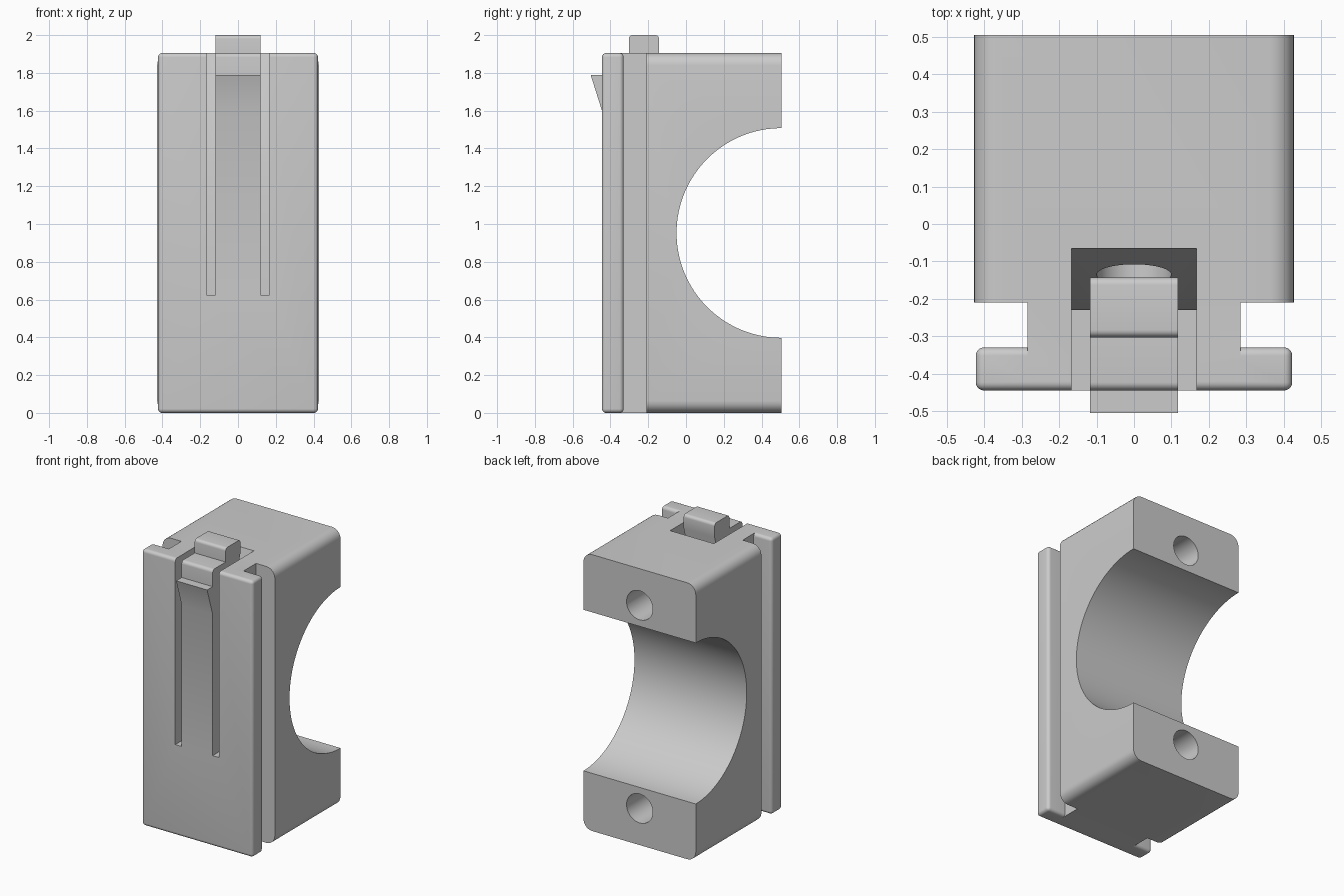
import bpy, bmesh, math
from mathutils import Matrix, Vector

default = bpy.data.objects.get("Cube")
if default:
    bpy.data.objects.remove(default)

H = 1.905          # height of the block
MID = H / 2        # bore axis height
BACK = 0.505       # rear face

grey = bpy.data.materials.new("light_grey")
grey.use_nodes = True
grey.diffuse_color = (0.6, 0.6, 0.6, 1)
grey.node_tree.nodes["Principled BSDF"].inputs["Base Color"].default_value = (0.6, 0.6, 0.6, 1)


def finish(name, bm):
    bmesh.ops.recalc_face_normals(bm, faces=bm.faces)
    mesh = bpy.data.meshes.new(name)
    bm.to_mesh(mesh)
    bm.free()
    mesh.materials.append(grey)
    obj = bpy.data.objects.new(name, mesh)
    bpy.context.collection.objects.link(obj)
    return obj


def box(name, half_x, y0, y1, radius=0, along_y_only=False):
    """Full-height block, optionally with rounded edges."""
    bm = bmesh.new()
    bmesh.ops.create_cube(bm, size=1)
    for v in bm.verts:
        v.co = Vector((v.co.x * 2 * half_x, (y0 + y1) / 2 + v.co.y * (y1 - y0), MID + v.co.z * H))
    if radius:
        edges = [e for e in bm.edges
                 if not along_y_only or abs(e.verts[0].co.y - e.verts[1].co.y) > 0.1]
        bmesh.ops.bevel(bm, geom=edges, offset=radius, segments=6, profile=0.5, affect='EDGES')
    return finish(name, bm)


def side_profile(name, half_x, points):
    """Side outline of (y, z) points extruded across x."""
    bm = bmesh.new()
    face = bm.faces.new([bm.verts.new((-half_x, y, z)) for y, z in points])
    moved = bmesh.ops.extrude_face_region(bm, geom=[face])["geom"]
    bmesh.ops.translate(bm, vec=(2 * half_x, 0, 0),
                        verts=[g for g in moved if isinstance(g, bmesh.types.BMVert)])
    return finish(name, bm)


def cylinder(name, radius, depth, centre, turn, segments):
    bm = bmesh.new()
    bmesh.ops.create_cone(bm, cap_ends=True, segments=segments, radius1=radius, radius2=radius,
                          depth=depth, matrix=Matrix.Translation(centre) @ turn)
    return finish(name, bm)


def combine(target, tool, operation):
    mod = target.modifiers.new(operation, 'BOOLEAN')
    mod.object, mod.operation, mod.solver = tool, operation, 'EXACT'
    bpy.context.view_layer.objects.active = target
    bpy.ops.object.modifier_apply(modifier=mod.name)
    bpy.data.objects.remove(tool)


# Block, neck and sliding front plate
body = box("clamp_body", 0.428, -0.21, BACK, 0.065, True)
combine(body, box("neck", 0.285, -0.42, 0), 'UNION')
combine(body, box("front_plate", 0.423, -0.445, -0.33, 0.022), 'UNION')

# Half-round bore across the back
across_x = Matrix.Rotation(math.pi / 2, 4, 'Y')
combine(body, cylinder("bore", 0.555, 2, (0, BACK, MID), across_x, 128), 'DIFFERENCE')

# Pocket around the latch, with a sloping rear wall for it to flex into
pocket = [(-0.7, 0.625), (-0.23, 0.625), (-0.23, 1.315), (-0.065, H), (-0.065, 2.2), (-0.7, 2.2)]
combine(body, side_profile("pocket", 0.167, pocket), 'DIFFERENCE')

# Screw holes in the back, the upper one opening into the pocket
along_y = Matrix.Rotation(math.pi / 2, 4, 'X')
for z in (MID - 0.7, MID + 0.7):
    combine(body, cylinder("screw_hole", 0.1, 0.9, (0, 0.25, z), along_y, 48), 'DIFFERENCE')


def rounded(cy, cz, radius, start):
    """Quarter-round corner points, turning clockwise from the start angle."""
    return [(cy + radius * math.cos(math.radians(start - 15 * i)),
             cz + radius * math.sin(math.radians(start - 15 * i))) for i in range(7)]


# Springy latch with a barb on the front and a push tab on top
outline = [(-0.445, 0.625), (-0.445, 1.6), (-0.505, 1.79), (-0.445, 1.79)]
outline += rounded(-0.423, H - 0.022, 0.022, 180)
outline += [(-0.303, H)]
outline += rounded(-0.283, 1.98, 0.02, 180) + rounded(-0.163, 1.98, 0.02, 90)
outline += [(-0.143, H), (-0.31, 1.315), (-0.31, 0.625)]
latch = side_profile("latch", 0.118, outline)

# Smooth curves, sharp edges
for obj in (body, latch):
    bpy.ops.object.select_all(action='DESELECT')
    obj.select_set(True)
    bpy.context.view_layer.objects.active = obj
    bpy.ops.object.shade_smooth_by_angle(angle=math.radians(30))
